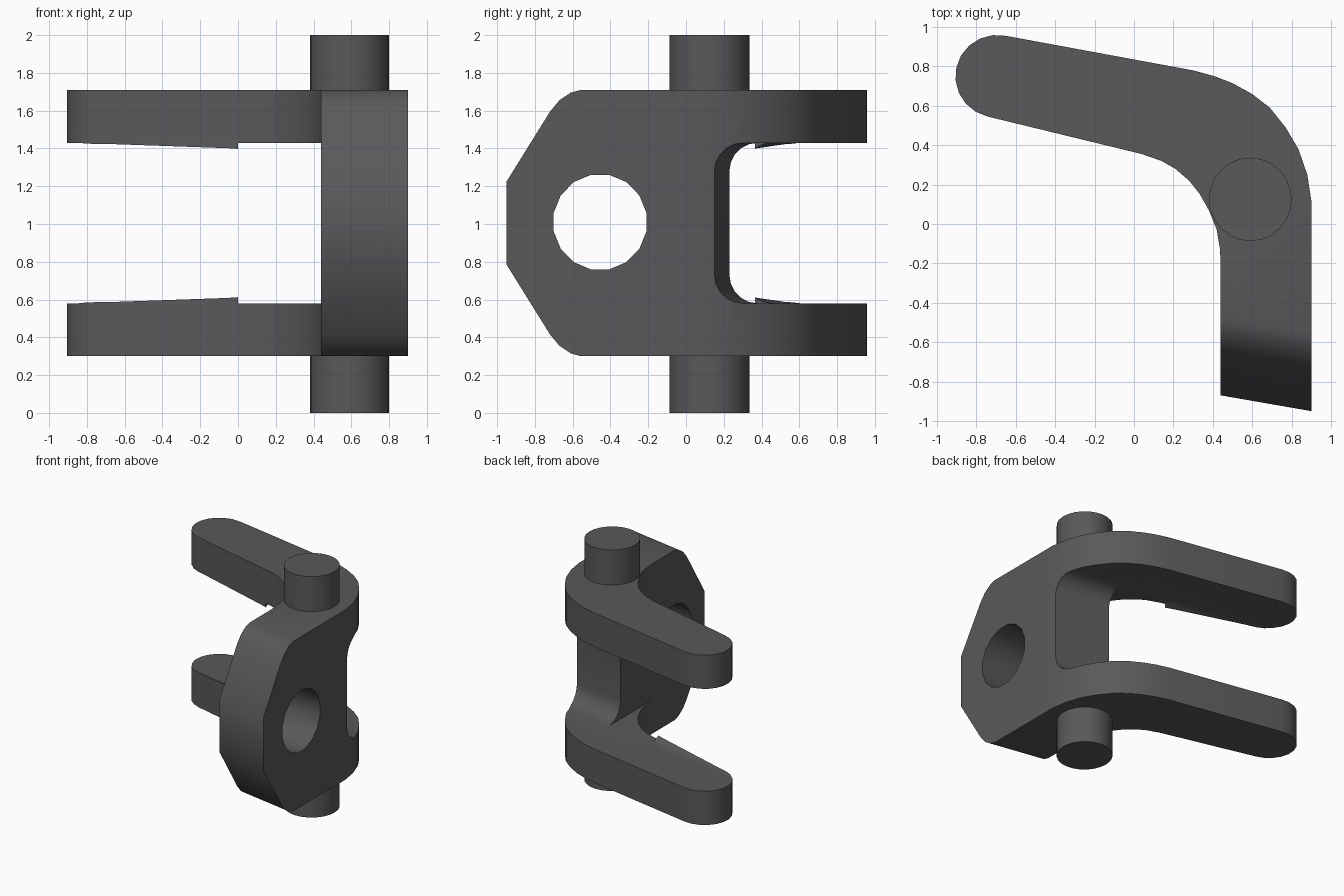
import bpy, bmesh, math

if "Cube" in bpy.data.objects:
    bpy.data.objects.remove(bpy.data.objects["Cube"])

SHEAR = -0.174  # slot and end faces slant in plan

steel = bpy.data.materials.new("dark_steel")
steel.diffuse_color = (0.1, 0.1, 0.105, 1)
steel.use_nodes = True
steel.node_tree.nodes["Principled BSDF"].inputs["Base Color"].default_value = steel.diffuse_color


def arc(cx, cy, rx, ry, a0, a1, n):
    return [(cx + rx * math.cos(math.radians(a0 + (a1 - a0) * i / n)),
             cy + ry * math.sin(math.radians(a0 + (a1 - a0) * i / n))) for i in range(n + 1)]


def prism(name, pts, lo, hi, place):
    """Extrude a 2D outline; place(u, v, w) maps it into space."""
    bm = bmesh.new()
    a = [bm.verts.new(place(u, v, lo)) for u, v in pts]
    b = [bm.verts.new(place(u, v, hi)) for u, v in pts]
    bm.faces.new(a)
    bm.faces.new(b[::-1])
    n = len(pts)
    for i in range(n):
        j = (i + 1) % n
        bm.faces.new((a[j], a[i], b[i], b[j]))
    bmesh.ops.recalc_face_normals(bm, faces=bm.faces)
    me = bpy.data.meshes.new(name)
    bm.to_mesh(me)
    bm.free()
    ob = bpy.data.objects.new(name, me)
    bpy.context.collection.objects.link(ob)
    me.materials.append(steel)
    return ob


def boolean(ob, cutter, op):
    m = ob.modifiers.new(op, 'BOOLEAN')
    m.operation, m.object, m.solver = op, cutter, 'EXACT'
    bpy.context.view_layer.objects.active = ob
    bpy.ops.object.modifier_apply(modifier=m.name)
    bpy.data.objects.remove(cutter)


def upright(u, v, w):
    return (u, v, w)


def sideways(u, v, w):  # outline in y-z, swept along x with the slant
    return (w, u + SHEAR * (w - 0.9), v)


def across(u, v, w):    # outline in y-z, swept straight along x
    return (w, u, v)


# plan outline of the bent bracket
plan = [(0.44, -1.2), (0.90, -1.2)]
plan += [(0.90, 0.12), (0.88, 0.25), (0.835, 0.38), (0.77, 0.49), (0.69, 0.59),
         (0.60, 0.66), (0.50, 0.715), (0.41, 0.75), (0.30, 0.78)]
plan += arc(-0.695, 0.75, 0.212, 0.21, 78, 257, 10)
plan += [(0.04, 0.355), (0.14, 0.32), (0.21, 0.28), (0.28, 0.22), (0.335, 0.15),
         (0.38, 0.07), (0.42, -0.03), (0.437, -0.13), (0.44, -0.22)]
bracket = prism("bracket", plan, 0.30, 1.71, upright)

# side silhouette: chamfered nose with softened corners
half = [(-0.95, 0.22), (-0.72, 0.59), (-0.67, 0.65), (-0.61, 0.69), (-0.54, 0.71)]
side = [(y, 1.005 - z) for y, z in half[::-1]] + [(y, 1.005 + z) for y, z in half]
side += [(1.5, 1.715), (1.5, 0.295)]
boolean(bracket, prism("side_limit", side, -1.2, 1.2, sideways), 'INTERSECT')

# fork slot with rounded inner corners
slot = [(1.6, 0.58)] + arc(0.30, 0.73, 0.15, 0.15, 270, 180, 5)
slot += arc(0.30, 1.28, 0.15, 0.15, 180, 90, 5) + [(1.6, 1.43)]
boolean(bracket, prism("slot_cutter", slot, -1.3, 1.3, sideways), 'DIFFERENCE')

# web keeps a flat inner face between the arms
gap = [(-0.3, 0.58), (0.6, 0.58), (0.6, 1.43), (-0.3, 1.43)]
boolean(bracket, prism("web_cutter", gap, 0.0, 0.44, across), 'DIFFERENCE')

# eye hole in the nose
hole = arc(-0.455, 1.01, 0.25, 0.255, 11.25, 348.75, 15)
boolean(bracket, prism("eye_cutter", hole, 0.2, 1.2, across), 'DIFFERENCE')

# pivot pins above and below
pins = [prism(n, arc(0.59, 0.125, 0.21, 0.212, 0, 345, 23), lo, hi, upright)
        for n, lo, hi in (("lower_pin", 0.0, 0.32), ("upper_pin", 1.69, 2.0))]

for ob in [bracket] + pins:
    bpy.ops.object.select_all(action='DESELECT')
    ob.select_set(True)
    bpy.context.view_layer.objects.active = ob
    bpy.ops.object.shade_smooth_by_angle(angle=math.radians(35))
